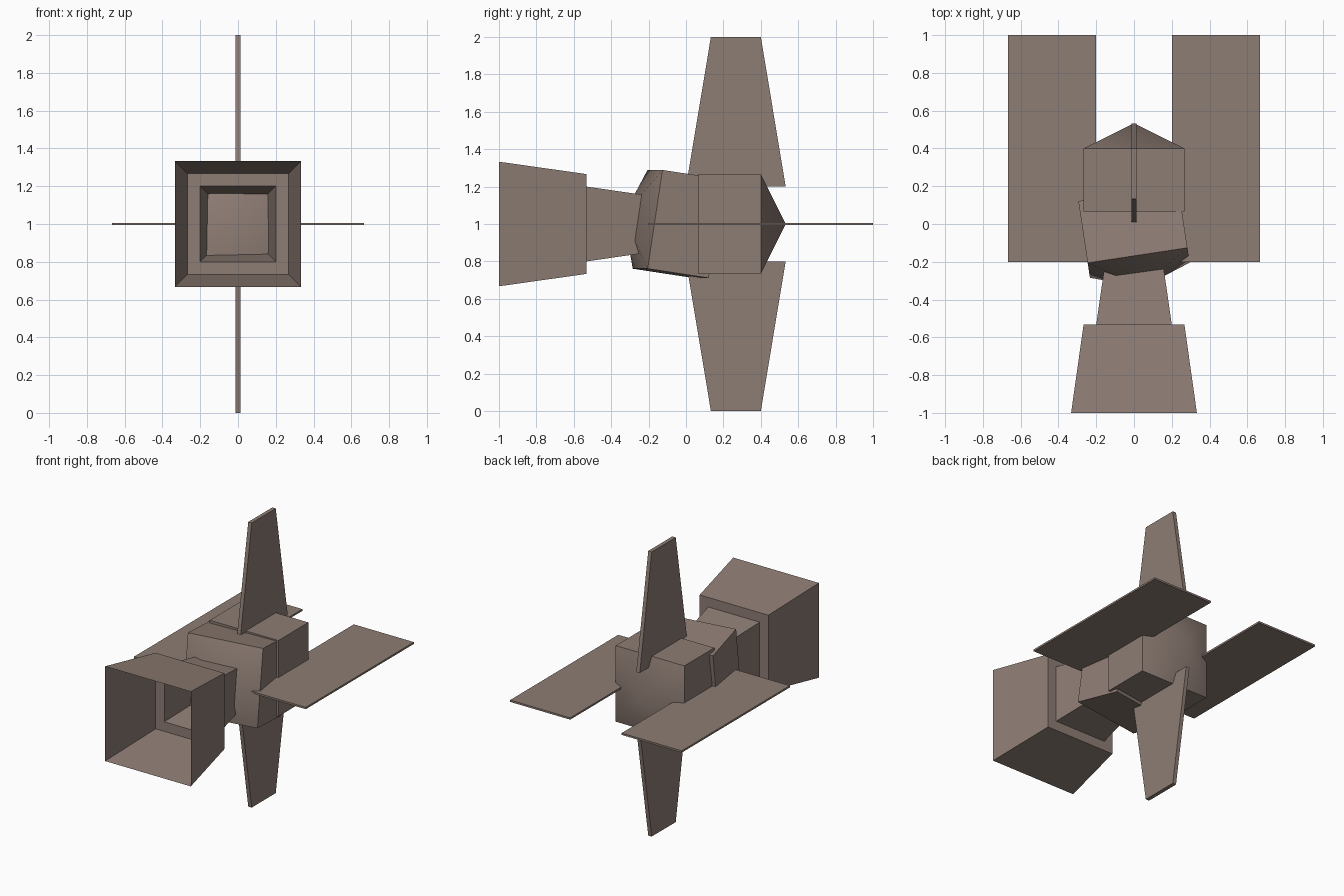
import bpy, bmesh, math
from mathutils import Matrix, Vector

if "Cube" in bpy.data.objects:
    bpy.data.objects.remove(bpy.data.objects["Cube"])

mat = bpy.data.materials.new("dull_brown")
mat.diffuse_color = (0.27, 0.205, 0.175, 1)
mat.use_nodes = True
mat.node_tree.nodes["Principled BSDF"].inputs["Base Color"].default_value = mat.diffuse_color


def finish(name, bm, matrix=None):
    """Turn a bmesh into a named object."""
    if matrix:
        bm.transform(matrix)
    bmesh.ops.recalc_face_normals(bm, faces=bm.faces)
    me = bpy.data.meshes.new(name)
    bm.to_mesh(me)
    bm.free()
    me.materials.append(mat)
    ob = bpy.data.objects.new(name, me)
    bpy.context.collection.objects.link(ob)
    return ob


def square_loft(name, rings, cap_start=False, apex=None, matrix=None):
    """Loft square sections (y, half width); optionally end in a point."""
    bm = bmesh.new()
    loops = [[bm.verts.new((sx * h, y, sz * h))
              for sx, sz in ((-1, -1), (1, -1), (1, 1), (-1, 1))] for y, h in rings]
    for a, b in zip(loops, loops[1:]):
        for i in range(4):
            j = (i + 1) % 4
            bm.faces.new((a[i], a[j], b[j], b[i]))
    if cap_start:
        bm.faces.new(loops[0])
    if apex is not None:
        tip = bm.verts.new((0, apex, 0))
        for i in range(4):
            bm.faces.new((loops[-1][i], loops[-1][(i + 1) % 4], tip))
    ob = finish(name, bm, matrix)
    if apex is not None:  # soften the shallow pyramid ridges only
        bpy.context.view_layer.objects.active = ob
        ob.select_set(True)
        bpy.ops.object.shade_smooth_by_angle(angle=math.radians(45))
        ob.select_set(False)
    return ob


def plate(name, outline, thickness):
    """Extrude a flat outline symmetrically along its normal."""
    bm = bmesh.new()
    pts = [Vector(p) for p in outline]
    n = (pts[1] - pts[0]).cross(pts[2] - pts[1]).normalized()
    face = bm.faces.new([bm.verts.new(p - n * thickness / 2) for p in pts])
    ext = bmesh.ops.extrude_face_region(bm, geom=[face], use_keep_orig=True)
    verts = [g for g in ext["geom"] if isinstance(g, bmesh.types.BMVert)]
    bmesh.ops.translate(bm, verts=verts, vec=n * thickness)
    return finish(name, bm)


up = Matrix.Translation((0, 0, 1))

# Open flared mouth, stepping in to the narrower tapered neck
square_loft("flared_mouth", [(-1, 0.333), (-0.533, 0.267), (-0.533, 0.2)], matrix=up)
square_loft("neck", [(-0.533, 0.2), (-0.067, 0.133)], matrix=up)

# Rear hull block with a pointed back
square_loft("rear_block", [(0.067, 0.267), (0.4, 0.267)], True, 0.533, up)

# Tilted middle block with its point hidden in the neck
tilt = (Matrix.Translation((0, -0.042, 1)) @ Matrix.Rotation(0.15, 4, 'Z')
        @ Matrix.Rotation(-0.15, 4, 'X'))
square_loft("tilted_block", [(0.167, 0.267), (-0.167, 0.267)], True, -0.3, tilt)

# Upright fins and flat side panels, mirrored in pairs
for s, fin, side in ((1, "upper_fin", "right_panel"), (-1, "lower_fin", "left_panel")):
    plate(fin, [(0, y, 1 + s * z) for y, z in
                ((0, 0.2), (0.533, 0.2), (0.4, 1), (0.133, 1))], 0.027)
    plate(side, [(s * x, y, 1) for x, y in
                 ((0.2, -0.2), (0.667, -0.2), (0.667, 1), (0.2, 1))], 0.013)
